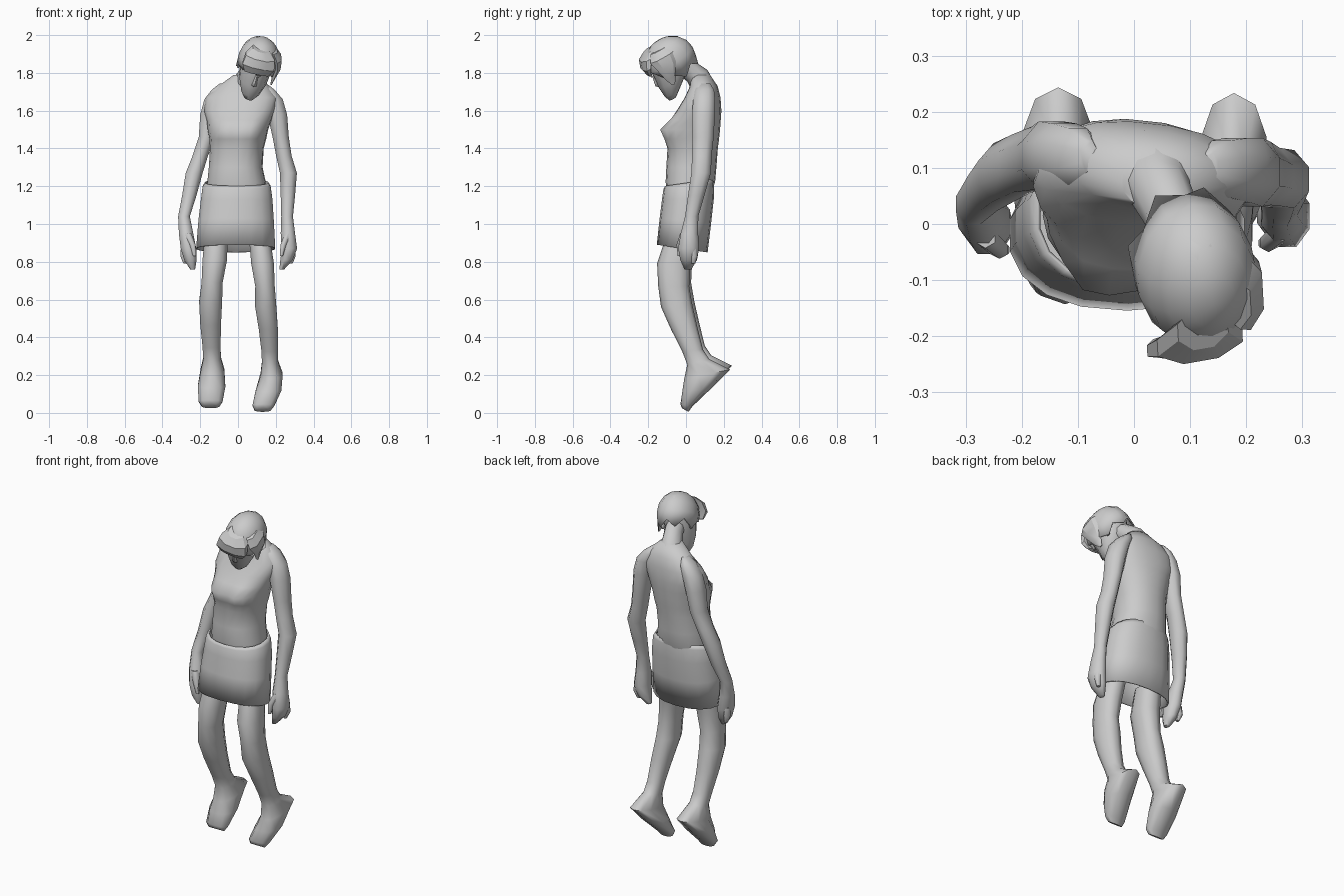
import bpy, bmesh, math, random
from mathutils import Matrix

old = bpy.data.objects.get("Cube")
if old:
    bpy.data.objects.remove(old, do_unlink=True)

random.seed(4)
grey = bpy.data.materials.new("plain grey")
grey.use_nodes = True
tone = (0.6, 0.6, 0.6, 1)
grey.diffuse_color = tone
grey.node_tree.nodes["Principled BSDF"].inputs["Base Color"].default_value = tone


def finish(name, bm, matrix=None, angle=60, solid=True):
    """Turn a bmesh into a shaded, coloured object."""
    if matrix:
        bm.transform(matrix)
    if solid:
        bmesh.ops.recalc_face_normals(bm, faces=bm.faces)
    mesh = bpy.data.meshes.new(name)
    bm.to_mesh(mesh)
    bm.free()
    mesh.materials.append(grey)
    obj = bpy.data.objects.new(name, mesh)
    bpy.context.collection.objects.link(obj)
    bpy.ops.object.select_all(action="DESELECT")
    obj.select_set(True)
    bpy.context.view_layer.objects.active = obj
    bpy.ops.object.shade_smooth_by_angle(angle=math.radians(angle))
    return obj


def loft(name, rings, sides=8, caps=True, matrix=None, angle=60, box=1.0):
    """Skin rings of (x, y, z, half width, half depth, optional tilt)."""
    bm = bmesh.new()
    loops = []
    for x, y, z, rx, ry, *tilt in rings:
        t = tilt[0] if tilt else 0
        loop = []
        for i in range(sides):
            a = math.tau * (i + 0.5) / sides
            c, s = math.cos(a), math.sin(a)
            c = math.copysign(abs(c) ** box, c)
            s = math.copysign(abs(s) ** box, s)
            loop.append(bm.verts.new((x + rx * c, y + ry * s * math.cos(t),
                                      z + ry * s * math.sin(t))))
        loops.append(loop)
    for low, high in zip(loops, loops[1:]):
        for i in range(sides):
            j = (i + 1) % sides
            bm.faces.new((low[i], low[j], high[j], high[i]))
    if caps:
        bm.faces.new(loops[0])
        bm.faces.new(loops[-1])
    return finish(name, bm, matrix, angle)


def ellipsoid(name, centre, size, matrix=None):
    bm = bmesh.new()
    bmesh.ops.create_uvsphere(bm, u_segments=10, v_segments=7, radius=1)
    bm.transform(Matrix.Translation(centre) @ Matrix.Diagonal((*size, 1)))
    return finish(name, bm, matrix)


# Torso, turned a little so that one shoulder leads
turn = Matrix.Rotation(math.radians(-6), 4, "Z")
torso = loft("torso", [
    (-.01, .015, 1.15, .15, .11), (-.01, .022, 1.22, .155, .13),
    (-.015, .027, 1.3, .142, .132), (-.01, .035, 1.4, .142, .132),
    (-.005, .04, 1.45, .15, .134), (-.005, .045, 1.5, .16, .134),
    (0, .057, 1.55, .172, .126), (0, .07, 1.6, .188, .116),
    (.01, .09, 1.67, .192, .092), (.02, .097, 1.73, .135, .072),
    (.03, .08, 1.79, .06, .05)], 20, matrix=turn, box=.9)

# Bust: push the front of the chest out in two soft mounds
for vert in torso.data.vertices:
    p = vert.co
    if p.y < .03:
        for x in (-.075, .075):
            reach = ((p.x - x) / .062) ** 2 + ((p.z - 1.495) / .055) ** 2
            p.y -= .055 * math.exp(-reach)

# Neck leaning forward under the dropped head
loft("neck", [(.03, .1, 1.71, .08, .065, .2), (.045, .06, 1.785, .056, .062, .5),
              (.07, .01, 1.82, .052, .055, .8), (.09, -.05, 1.85, .05, .05, .9)], 10)

# Skirt: open tube with a thin waistband and a sloping hem
skirt = loft("skirt", [
    (-.012, -.02, .87, .212, .136, -.15), (-.01, -.003, 1.02, .202, .137, -.08),
    (-.007, .01, 1.13, .192, .137), (-.007, .015, 1.2, .182, .135, .1),
    (-.007, .018, 1.22, .168, .13, .14)], 18, caps=False, box=.88)
skirt.modifiers.new("cloth", "SOLIDIFY").thickness = .008


def limb(name, xs, ys, zs, wide, deep, scale, tilt=None, sides=8, box=1.0):
    """Loft a limb; scale makes up for the width lost to few sides."""
    tilt = tilt or [0] * len(xs)
    wide = [w * scale for w in wide]
    return loft(name, list(zip(xs, ys, zs, wide, deep, tilt)), sides, box=box)


# Arms from sloping shoulders down to loosely curled hands
heights = [1.745, 1.71, 1.66, 1.58, 1.46, 1.36, 1.27, 1.15, 1.04, .95, .87, .81, .76]
wide = [.015, .04, .053, .052, .043, .041, .045, .038, .031, .038, .041, .033, .013]
deep = [.03, .055, .062, .066, .061, .056, .056, .047, .038, .05, .06, .048, .02]
limb("right_arm",
     [-.08, -.1, -.125, -.148, -.165, -.2, -.232, -.258, -.286, -.275, -.262, -.252, -.24],
     [.12, .12, .122, .122, .117, .108, .092, .068, .035, .012, .002, -.005, -.012],
     heights, wide, deep, 1.08)
limb("left_arm",
     [.135, .155, .184, .208, .226, .243, .267, .264, .26, .264, .272, .257, .232],
     [.1, .098, .096, .092, .09, .084, .08, .054, .03, .018, .014, .014, .01],
     heights, wide, deep, 1.08)

# Thumbs hanging in front of each palm, with one loose finger behind
for label, side, x, y in (("right", -1, -.265, .002), ("left", 1, .265, .014)):
    loft(label + "_thumb", [
        (x, y - .025, .95, .02, .02), (x - side * .025, y - .048, .89, .018, .016),
        (x - side * .035, y - .048, .83, .009, .01)], 6)
    loft(label + "_finger", [
        (x + side * .018, y + .025, .88, .022, .022),
        (x + side * .025, y + .03, .83, .018, .018),
        (x + side * .015, y + .025, .79, .01, .01)], 6)

# Legs running straight into hanging feet, toes pointed at the ground
ys = [-.022, -.055, -.055, -.04, 0, .045, .075, .122, .066, .012, .006]
zs = [.93, .8, .68, .58, .46, .34, .28, .215, .13, .05, .025]
wide = [.06, .064, .055, .06, .054, .047, .046, .062, .072, .062, .045]
deep = [.078, .088, .082, .083, .07, .055, .06, .124, .076, .032, .02]
tilt = [0, 0, 0, .1, .1, .1, .25, .2, .1, -.2, -.5]
limb("right_leg", [-.115, -.123, -.137, -.145, -.145, -.14, -.137, -.135, -.14, -.145, -.145],
     ys, [z + .01 for z in zs], wide, deep, 1.06, tilt, 10, .88)
limb("left_leg", [.115, .13, .143, .146, .16, .168, .17, .178, .162, .135, .13],
     [y - .01 for y in ys], [z - .01 for z in zs], wide, deep, .98, tilt, 10, .88)

# Head, bowed and tipped to one side
pose = (Matrix.Translation((.1, -.08, 1.86))
        @ Matrix.Rotation(math.radians(10), 4, "Z")
        @ Matrix.Rotation(math.radians(12), 4, "Y")
        @ Matrix.Rotation(math.radians(30), 4, "X"))
loft("head", [
    (0, -.085, -.18, .024, .022), (0, -.073, -.15, .05, .046),
    (0, -.04, -.09, .076, .085), (0, -.005, -.02, .087, .116),
    (0, .005, .05, .086, .12), (0, .01, .1, .06, .09),
    (0, .01, .12, .03, .05)], 12, matrix=pose)
loft("nose", [(0, -.112, -.02, .008, .012), (0, -.116, -.06, .012, .016),
              (0, -.114, -.08, .016, .02), (0, -.105, -.09, .012, .012)],
     6, matrix=pose)
for z, label in ((-.115, "upper_lip"), (-.127, "lower_lip")):
    ellipsoid(label, (0, -.105, z), (.028, .013, .008), pose)
for side, label in ((-1, "right"), (1, "left")):
    ellipsoid(label + "_ear", (side * .084, .02, -.04), (.01, .02, .032), pose)

# Hair: a coarse cap whose hem is pulled into ragged points, short over the face
bm = bmesh.new()
bmesh.ops.create_uvsphere(bm, u_segments=14, v_segments=8, radius=1)
low = [v for v in bm.verts if v.co.z < -.1]
bmesh.ops.delete(bm, geom=low, context="VERTS")
bm.transform(Matrix.Translation((.006, 0, .015)) @ Matrix.Diagonal((.108, .138, .122, 1)))
rim = [e for e in bm.edges if e.is_boundary]
hem = bmesh.ops.extrude_edge_only(bm, edges=rim)["geom"]
tips = [v for v in hem if isinstance(v, bmesh.types.BMVert)]
tips.sort(key=lambda v: math.atan2(v.co.y, v.co.x))
for n, vert in enumerate(tips):
    drop = .005 if vert.co.y < -.07 else .05
    vert.co.z -= drop + (n % 2) * .045 + random.uniform(-.015, .01)
    vert.co.x *= .96
    vert.co.y *= .96
cap = finish("hair_cap", bm, pose, 30, solid=False)
cap.modifiers.new("thickness", "SOLIDIFY").thickness = .006

# Swept fringe overhanging the brow and a heavier lock on one side
loft("fringe", [(-.01, -.06, .112, .05, .045), (-.01, -.1, .085, .085, .045),
                (-.01, -.128, .04, .094, .03), (-.01, -.134, .0, .07, .012)],
     8, matrix=pose, angle=30)
loft("side_lock", [(.06, -.03, .105, .025, .05), (.088, -.03, .07, .03, .075),
                   (.104, -.03, .015, .022, .06), (.102, -.045, -.05, .008, .03),
                   (.1, -.05, -.09, .004, .008)],
     6, matrix=pose, angle=30)
